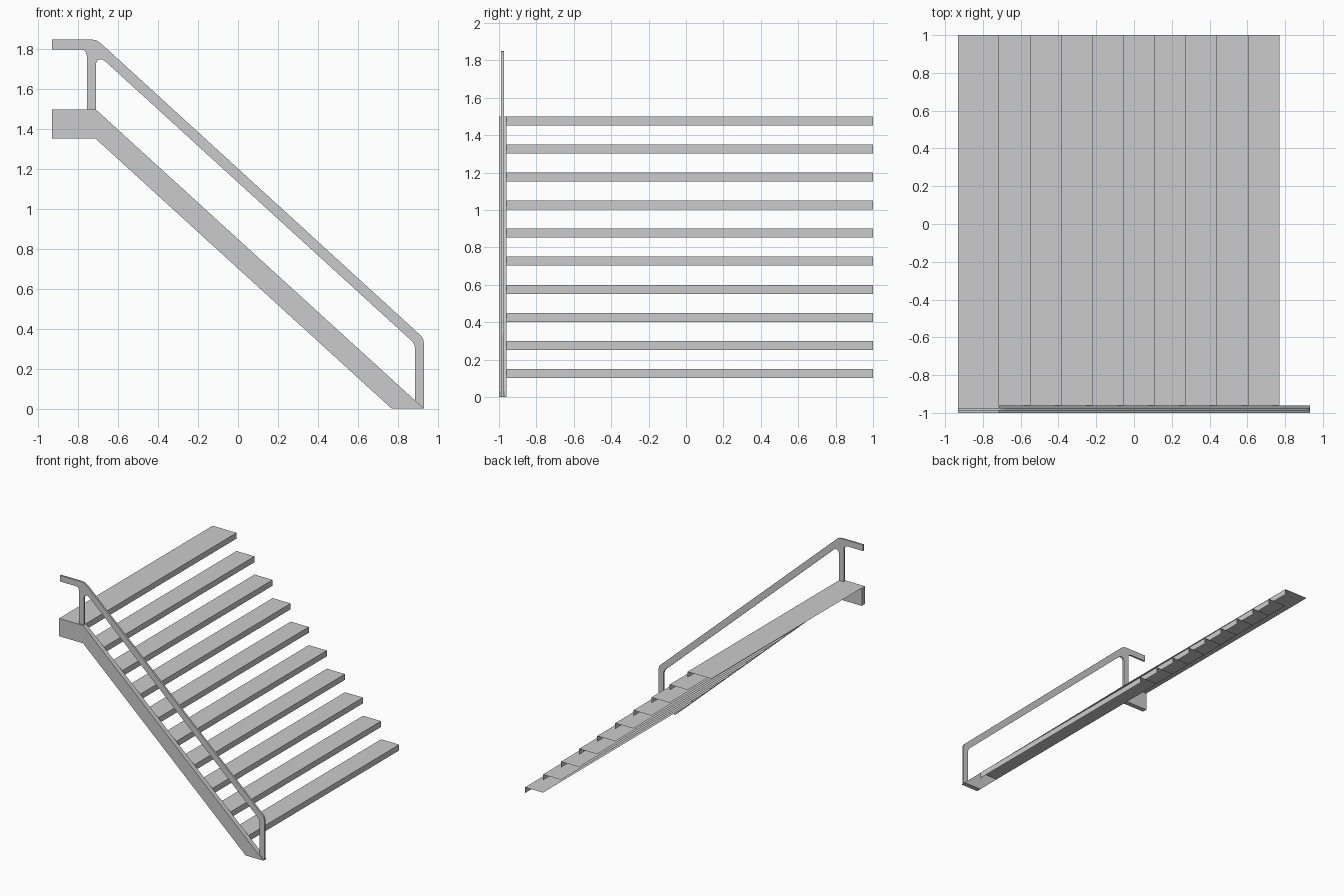
import bpy, bmesh

if "Cube" in bpy.data.objects:
    bpy.data.objects.remove(bpy.data.objects["Cube"])


def make_object(name, bm):
    mesh = bpy.data.meshes.new(name)
    bm.to_mesh(mesh)
    bm.free()
    obj = bpy.data.objects.new(name, mesh)
    bpy.context.collection.objects.link(obj)
    return obj


def extrude_profile(name, profile, y0, y1, solid=True):
    """Sweep an XZ profile along y; open profiles give a bent sheet."""
    bm = bmesh.new()
    front = [bm.verts.new((x, y0, z)) for x, z in profile]
    back = [bm.verts.new((x, y1, z)) for x, z in profile]
    n = len(profile)
    for i in range(n if solid else n - 1):
        j = (i + 1) % n
        bm.faces.new((front[i], front[j], back[j], back[i]))
    if solid:
        bm.faces.new(front)
        bm.faces.new(back[::-1])
        bmesh.ops.recalc_face_normals(bm, faces=bm.faces)
    return make_object(name, bm)


STEPS = 10
RISE = 0.15
TOP_X, LOW_X, END_X = -0.714, 0.77, -0.932
GOING = (LOW_X - TOP_X) / (STEPS - 1)

# Sloping side stringer with a level landing end
extrude_profile("stringer", [
    (END_X, 1.5), (TOP_X, 1.5), (0.932, 0), (LOW_X, 0),
    (TOP_X, 1.353), (END_X, 1.353)], -1.0, -0.96)

# Treads: folded sheets with a lip along the front edge
for i in range(STEPS):
    nose = LOW_X - i * GOING
    z = RISE * (i + 1)
    rear = END_X if i == STEPS - 1 else nose - GOING
    extrude_profile(f"tread_{i + 1}",
                    [(nose, z - 0.048), (nose, z), (rear, z)],
                    -0.96, 1.0, solid=False)

# Handrail and its two posts, cut as one flat bar with rounded corners
extrude_profile("handrail", [
    (END_X, 1.85), (-0.735, 1.85), (-0.71, 1.845), (-0.688, 1.831),
    (0.915, 0.367), (0.928, 0.35), (0.932, 0.33), (0.932, 0.0),
    (0.887, 0.041), (0.887, 0.305), (0.883, 0.322), (0.873, 0.337),
    (-0.667, 1.742), (-0.68, 1.75), (-0.695, 1.75), (-0.708, 1.741),
    (-0.713, 1.725), (-0.713, 1.5), (-0.758, 1.5), (-0.758, 1.77),
    (-0.762, 1.785), (-0.772, 1.796), (-0.787, 1.80), (END_X, 1.80)],
    -0.9885, -0.9735)
